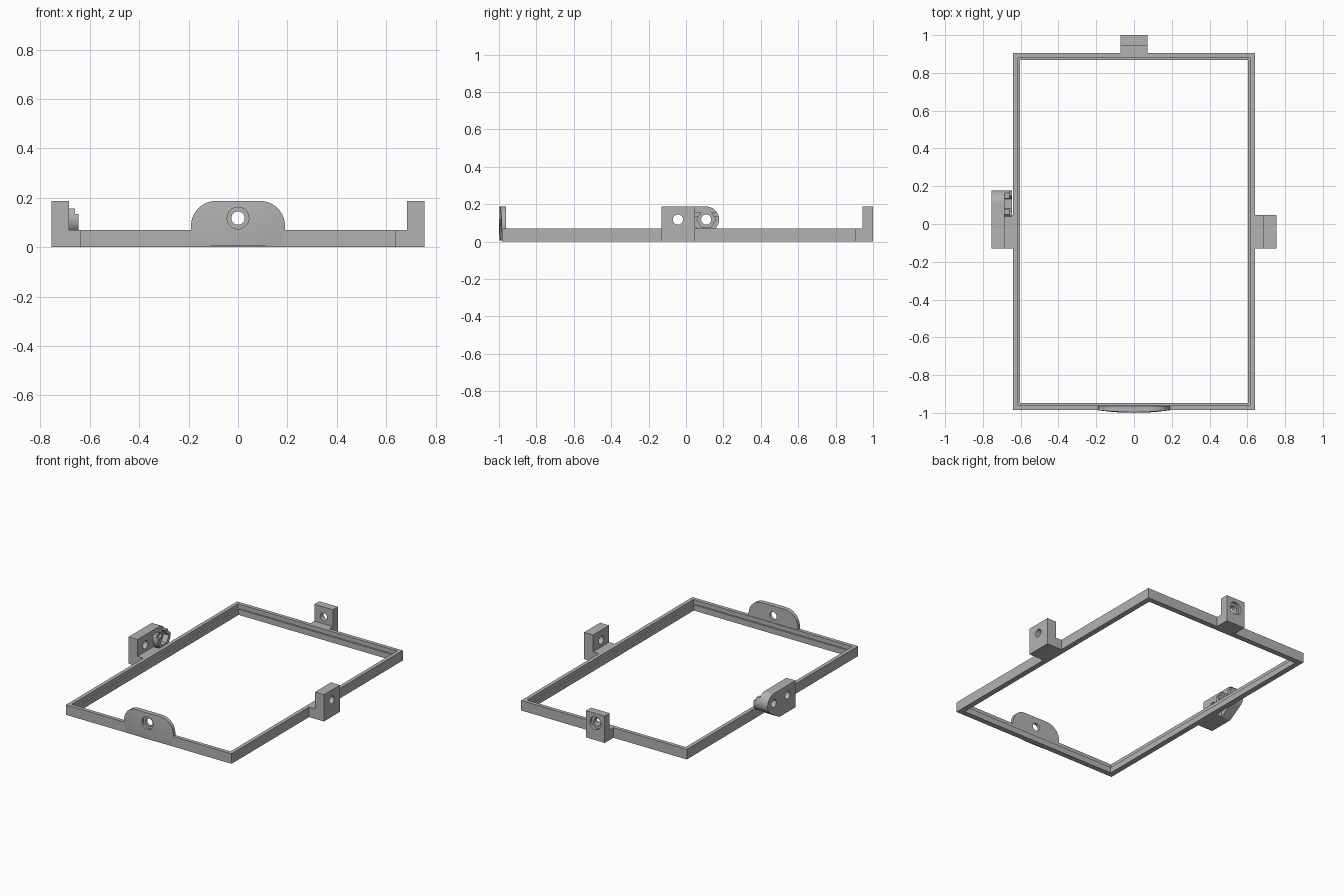
import bpy, bmesh, math
from mathutils import Vector

cube = bpy.data.objects.get("Cube")
if cube:
    bpy.data.objects.remove(cube, do_unlink=True)

grey = bpy.data.materials.new("plain grey")
grey.use_nodes = True
COLOUR = (0.45, 0.45, 0.45, 1)
grey.diffuse_color = COLOUR
grey.node_tree.nodes["Principled BSDF"].inputs["Base Color"].default_value = COLOUR


def finish(name, bm):
    bmesh.ops.recalc_face_normals(bm, faces=bm.faces[:])
    mesh = bpy.data.meshes.new(name)
    bm.to_mesh(mesh)
    bm.free()
    mesh.materials.append(grey)
    obj = bpy.data.objects.new(name, mesh)
    bpy.context.collection.objects.link(obj)
    return obj


def prism(name, axis, points, start, end):
    """Extrude a 2D outline along x (points are y, z) or y (points are x, z)."""
    bm = bmesh.new()
    place = (lambda a, b: (start, a, b)) if axis == "x" else (lambda a, b: (a, start, b))
    face = bm.faces.new([bm.verts.new(place(a, b)) for a, b in points])
    shift = Vector((end - start, 0, 0) if axis == "x" else (0, end - start, 0))
    ext = bmesh.ops.extrude_face_region(bm, geom=[face])
    bmesh.ops.translate(bm, vec=shift, verts=[v for v in ext["geom"] if isinstance(v, bmesh.types.BMVert)])
    return finish(name, bm)


def box(name, x0, x1, y0, y1, z0, z1):
    return prism(name, "y", [(x0, z0), (x1, z0), (x1, z1), (x0, z1)], y0, y1)


def arc(cx, cz, r, start, end, n):
    """Points on an arc, angles in degrees."""
    angles = [math.radians(start + (end - start) * i / n) for i in range(n + 1)]
    return [(cx + r * math.cos(a), cz + r * math.sin(a)) for a in angles]


def disc(axis, cx, cz, r, start, end, sides=32):
    return prism("cutter", axis, arc(cx, cz, r, 0, 360, sides)[:-1], start, end)


def boolean(obj, cutters, operation="DIFFERENCE"):
    """Apply booleans in order, then discard the helpers."""
    for cutter in cutters:
        cutter.hide_render = True
        mod = obj.modifiers.new("shape", "BOOLEAN")
        mod.operation, mod.object, mod.solver = operation, cutter, "EXACT"
    bpy.context.view_layer.update()
    graph = bpy.context.evaluated_depsgraph_get()
    mesh = bpy.data.meshes.new_from_object(obj.evaluated_get(graph))
    obj.modifiers.clear()
    obj.data = mesh
    for cutter in cutters:
        bpy.data.objects.remove(cutter, do_unlink=True)


def smooth(obj):
    bpy.ops.object.select_all(action="DESELECT")
    obj.select_set(True)
    bpy.context.view_layer.objects.active = obj
    bpy.ops.object.shade_smooth_by_angle(angle=math.radians(25))


HOLE_Z, HOLE_R, BORE_R = 0.118, 0.027, 0.044
RAIL, TOP = 0.07, 0.187

# Rectangular frame, its opening widened above an inner ledge
frame = box("frame", -0.64, 0.64, -0.985, 0.905, 0, RAIL)
boolean(frame, [box("cutter", -0.603, 0.603, -0.948, 0.868, -0.1, 0.2),
                box("cutter", -0.614, 0.614, -0.959, 0.879, 0.04, 0.2)])

# Front plate: rounded shoulders, slightly domed face, counterbored hole
outline = [(-0.19, 0.005), (0.19, 0.005)]
outline += arc(0.09, TOP - 0.1, 0.1, 0, 90, 16) + arc(-0.09, TOP - 0.1, 0.1, 90, 180, 16)
front_plate = prism("front_plate", "y", outline, -1.05, -0.963)
bm = bmesh.new()
bmesh.ops.create_uvsphere(bm, u_segments=128, v_segments=64, radius=1.33)
bmesh.ops.translate(bm, vec=(0, 0.33, 0.1), verts=bm.verts[:])
boolean(front_plate, [finish("cutter", bm)], "INTERSECT")
boolean(front_plate, [disc("y", 0, HOLE_Z, HOLE_R, -1.1, -0.9),
                      disc("y", 0, HOLE_Z, BORE_R, -1.1, -0.982)])

# Back lug: an L-shaped step with a counterbored hole
back_lug = prism("back_lug", "x", [(0.9, 0), (1, 0), (1, TOP), (0.945, TOP), (0.945, RAIL), (0.9, RAIL)],
                 -0.072, 0.072)
boolean(back_lug, [disc("y", 0, HOLE_Z, HOLE_R, 0.92, 1.1),
                   disc("y", 0, HOLE_Z, BORE_R, 0.98, 1.1)])

# Left lug: an L-shaped step with a plain hole
left_lug = prism("left_lug", "y", [(0.635, 0), (0.755, 0), (0.755, TOP), (0.685, TOP), (0.685, RAIL), (0.635, RAIL)],
                 -0.13, 0.047)
boolean(left_lug, [disc("x", -0.043, HOLE_Z, HOLE_R, 0.6, 0.8)])

# Right lug: a foot on the frame and an upright with a rounded arm
PIVOT, ARM_R = 0.108, TOP - HOLE_Z
right_foot = box("right_foot", -0.69, -0.635, -0.13, 0.047, 0, RAIL)
outline = [(-0.13, 0), (0.047, 0)] + arc(PIVOT, HOLE_Z, ARM_R, -60, 90, 24) + [(-0.13, TOP)]
right_lug = prism("right_lug", "x", outline, -0.755, -0.685)
boolean(right_lug, [disc("x", y, HOLE_Z, HOLE_R, -0.8, -0.6) for y in (-0.043, PIVOT)])

# Nut holder on the arm: stepped prongs around a six-sided pocket
nut_holder = disc("x", PIVOT, HOLE_Z, ARM_R, -0.686, -0.645, 36)
nut_holder.name = "nut_holder"
boolean(nut_holder, [disc("x", PIVOT, HOLE_Z, 0.05, -0.7, -0.6, 6),
                     box("cutter", -0.7, -0.6, PIVOT - 0.028, PIVOT + 0.028, HOLE_Z, 0.3),
                     box("cutter", -0.7, -0.6, 0, 0.3, 0.157, 0.3),
                     box("cutter", -0.66, -0.6, 0, 0.3, 0.135, 0.3)])

for part in (front_plate, back_lug, left_lug, right_lug, nut_holder):
    smooth(part)
